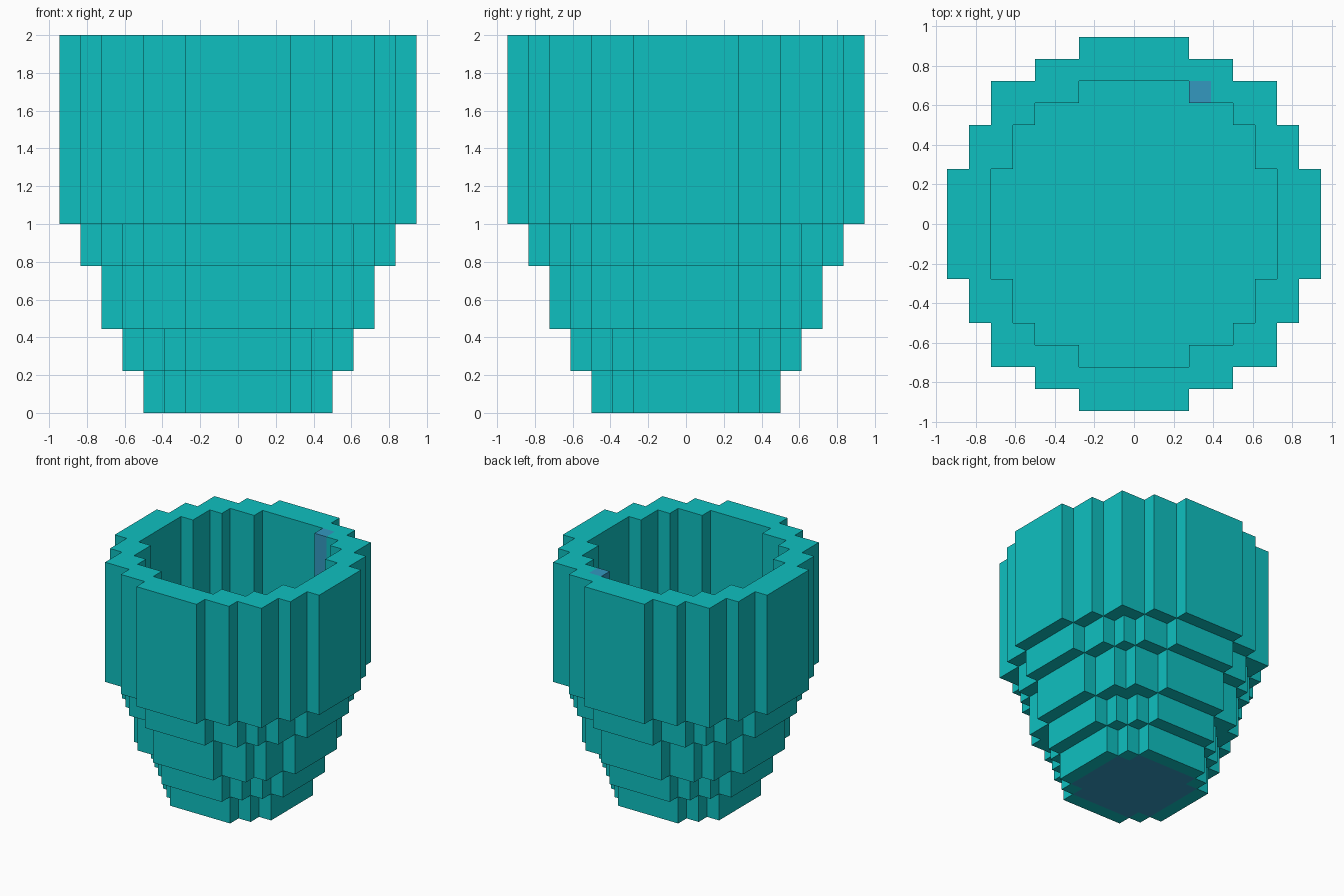
import bpy, bmesh

cube = bpy.data.objects.get("Cube")
if cube:
    bpy.data.objects.remove(cube, do_unlink=True)

U = 1 / 9  # size of one block


def material(name, rgb):
    m = bpy.data.materials.new(name)
    m.use_nodes = True
    m.diffuse_color = (*rgb, 1)
    m.node_tree.nodes["Principled BSDF"].inputs["Base Color"].default_value = (*rgb, 1)
    return m


teal = material("teal", (0.0045, 0.527, 0.53))
blue = material("blue", (0.033, 0.314, 0.527))


def disc(radius):
    """Block cells whose centres lie inside a circle."""
    n = range(-9, 10)
    return {(x, y) for x in n for y in n if x * x + y * y <= radius * radius}


def blocks(name, cells, z0, z1, mats, painted_base=()):
    """Extrude a set of cells between two heights, counted in blocks."""
    bm = bmesh.new()
    for x, y in sorted(cells):
        corners = [(-.5, -.5), (.5, -.5), (.5, .5), (-.5, .5)]
        bm.faces.new([bm.verts.new(((x + a) * U, (y + b) * U, z0 * U)) for a, b in corners])
    bmesh.ops.remove_doubles(bm, verts=bm.verts, dist=0.001)
    top = bmesh.ops.extrude_face_region(bm, geom=bm.faces[:])["geom"]
    bmesh.ops.translate(bm, vec=(0, 0, (z1 - z0) * U),
                        verts=[v for v in top if isinstance(v, bmesh.types.BMVert)])
    bmesh.ops.recalc_face_normals(bm, faces=bm.faces)
    # paint chosen cells on the underside
    for f in bm.faces:
        c = f.calc_center_median()
        if f.normal.z < -0.5 and (round(c.x / U), round(c.y / U)) in painted_base:
            f.material_index = 1
    me = bpy.data.meshes.new(name)
    bm.to_mesh(me)
    bm.free()
    for m in mats:
        me.materials.append(m)
    ob = bpy.data.objects.new(name, me)
    bpy.context.collection.objects.link(ob)
    return ob


# stepped solid tiers, widening upwards
base_patch = {(x, y) for x, y in disc(4.5) if abs(x) + abs(y) <= 5 and max(abs(x), abs(y)) <= 3}
blocks("foot_tier", disc(4.5), 0, 2, [teal, blue], base_patch)
blocks("lower_tier", disc(5.5), 2, 4, [teal])
blocks("middle_tier", disc(6.5), 4, 7, [teal])
blocks("upper_tier", disc(7.5), 7, 9, [teal])

# tall hollow wall with one blue column on its inner side
column = {(3, 6)}
blocks("cup_wall", disc(8.5) - disc(6.5) - column, 9, 18, [teal])
blocks("blue_column", column, 9, 18, [blue])
